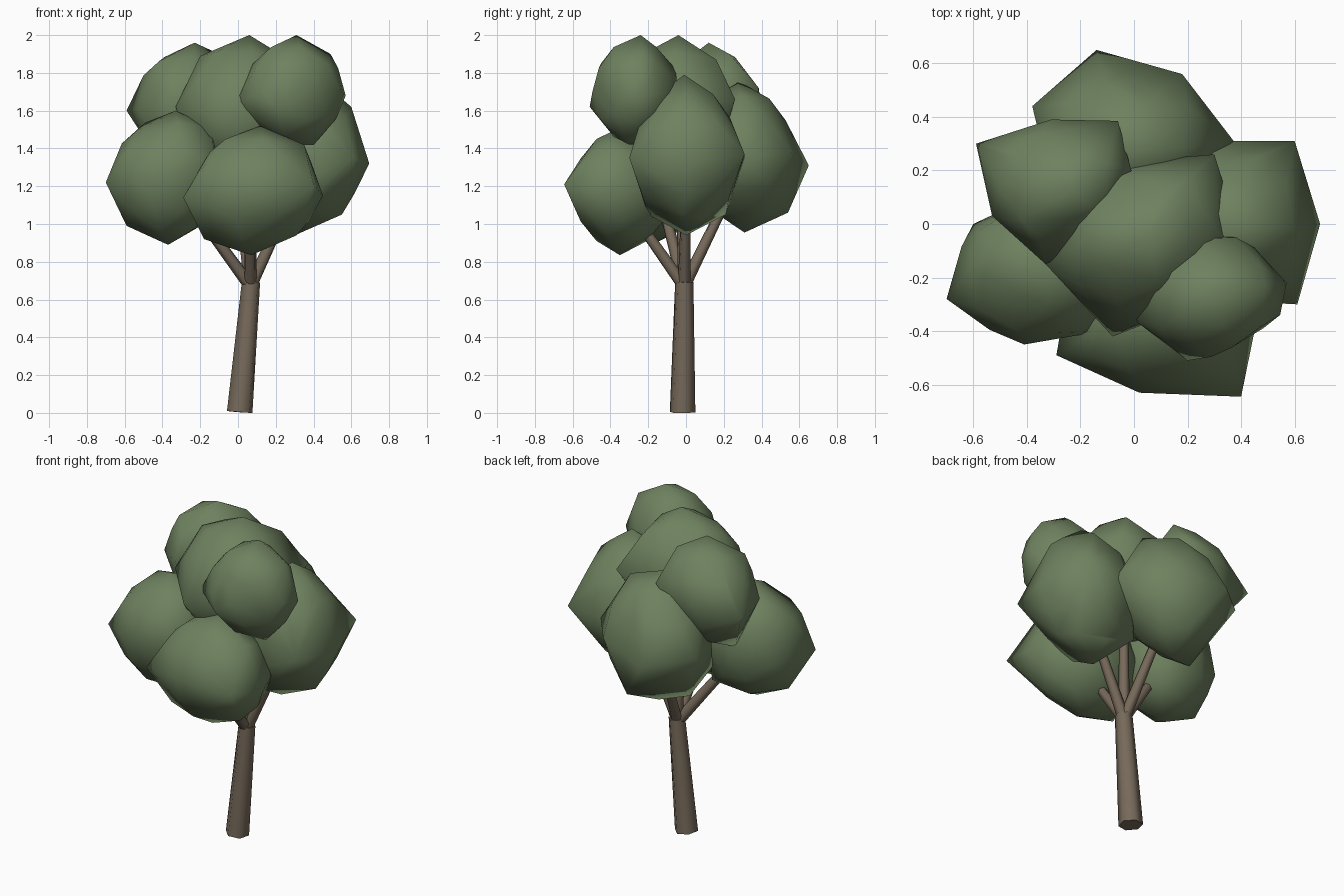
import bpy, bmesh, math
from mathutils import Vector, Matrix


def material(name, rgb):
    m = bpy.data.materials.new(name)
    m.diffuse_color = (*rgb, 1)
    return m


LEAF = material("leaf green", (0.158, 0.222, 0.115))
BARK = material("bark brown", (0.182, 0.142, 0.102))


def finish(bm, name, mat, angle):
    bmesh.ops.recalc_face_normals(bm, faces=bm.faces[:])
    mesh = bpy.data.meshes.new(name)
    bm.to_mesh(mesh)
    bm.free()
    mesh.materials.append(mat)
    ob = bpy.data.objects.new(name, mesh)
    bpy.context.collection.objects.link(ob)
    bpy.ops.object.select_all(action='DESELECT')
    ob.select_set(True)
    bpy.context.view_layer.objects.active = ob
    bpy.ops.object.shade_smooth_by_angle(angle=math.radians(angle))


def leaf_clump(name, centre, radii, corners, fill=0.96):
    """Low-poly ellipsoid whose nearest vertices are pulled out to given corners."""
    bm = bmesh.new()
    bmesh.ops.create_icosphere(bm, subdivisions=2, radius=1)
    free = list(bm.verts)
    dirs = {v: v.co.normalized() for v in free}
    c = Vector(centre)
    for v in free:
        v.co = Vector([c[i] + v.co[i] * radii[i] * fill for i in range(3)])
    for p in corners:
        d = Vector([(p[i] - c[i]) / radii[i] for i in range(3)]).normalized()
        v = max(free, key=lambda w: dirs[w].dot(d))
        v.co = p
        free.remove(v)
    # keep the clump convex
    points = [v.co.copy() for v in bm.verts]
    bm.free()
    bm = bmesh.new()
    for p in points:
        bm.verts.new(p)
    bmesh.ops.convex_hull(bm, input=bm.verts[:])
    bmesh.ops.delete(bm, geom=[v for v in bm.verts if not v.link_faces], context='VERTS')
    finish(bm, name, LEAF, 65)


def limb(name, a, b, r1, r2):
    """Tapered six-sided limb from a to b."""
    a, b = Vector(a), Vector(b)
    bm = bmesh.new()
    bmesh.ops.create_cone(bm, cap_ends=True, segments=6, radius1=r1, radius2=r2,
                          depth=(b - a).length, matrix=Matrix.Rotation(math.radians(-15), 4, 'Z'))
    q = Vector((0, 0, 1)).rotation_difference(b - a)
    for v in bm.verts:
        v.co = q @ v.co + (a + b) / 2
        v.co.z = max(v.co.z, 0)
    finish(bm, name, BARK, 65)


# Trunk and branches
limb("trunk", (0.009, -0.018, 0.004), (0.069, -0.009, 0.695), 0.07, 0.05)
for side, tip in (("left", (-0.30, -0.14, 1.17)), ("front", (0.07, -0.30, 1.08)),
                  ("right", (0.29, 0.0, 1.15)), ("back", (0.0, 0.24, 1.18)),
                  ("middle", (0.05, -0.03, 1.35))):
    limb(side + "_branch", (0.066, -0.01, 0.67), tip, 0.034, 0.025)

# Lower ring of leaf clumps
leaf_clump("left_leaves", (-0.37, -0.17, 1.25), (0.30, 0.29, 0.35), [
    (-0.70, -0.28, 1.22), (-0.41, -0.45, 1.28), (-0.60, 0.0, 1.20), (-0.54, -0.20, 1.49),
    (-0.33, -0.18, 1.60), (-0.14, -0.25, 1.51), (-0.59, -0.17, 0.99), (-0.37, -0.18, 0.89),
    (-0.12, -0.40, 1.30), (-0.18, 0.0, 1.00)])
leaf_clump("front_leaves", (0.08, -0.34, 1.18), (0.36, 0.28, 0.33), [
    (-0.29, -0.49, 1.14), (0.02, -0.63, 1.20), (0.40, -0.645, 1.21), (0.45, -0.40, 1.15),
    (-0.15, -0.40, 1.38), (0.12, -0.33, 1.52), (0.35, -0.42, 1.42),
    (0.31, -0.42, 0.94), (0.07, -0.35, 0.835), (-0.18, -0.40, 0.92)])
leaf_clump("right_leaves", (0.37, 0.0, 1.36), (0.30, 0.30, 0.40), [
    (0.60, 0.31, 1.37), (0.695, 0.0, 1.32), (0.61, -0.30, 1.35), (0.30, 0.31, 1.35),
    (0.60, -0.02, 1.62), (0.38, -0.01, 1.79), (0.55, -0.02, 1.05), (0.30, 0.0, 0.94),
    (0.18, 0.21, 1.05), (0.30, -0.20, 1.05)])
leaf_clump("back_leaves", (-0.02, 0.30, 1.36), (0.34, 0.30, 0.38), [
    (-0.38, 0.44, 1.35), (-0.14, 0.65, 1.31), (0.18, 0.56, 1.38), (0.38, 0.30, 1.35),
    (0.0, 0.51, 1.56), (-0.07, 0.27, 1.76), (0.03, 0.54, 1.06), (-0.03, 0.31, 0.955),
    (0.18, 0.29, 1.68), (-0.29, 0.15, 1.17), (-0.20, 0.25, 1.00)], 0.94)

# Upper leaf clumps
leaf_clump("crown_leaves", (0.03, -0.06, 1.60), (0.35, 0.31, 0.38), [
    (0.06, -0.04, 2.0), (0.30, 0.26, 1.66), (0.39, -0.03, 1.62), (-0.33, -0.15, 1.62),
    (-0.08, -0.42, 1.56), (-0.20, -0.07, 1.89), (0.19, 0.16, 1.87)])
leaf_clump("upper_right_leaves", (0.29, -0.27, 1.70), (0.28, 0.235, 0.29), [
    (-0.01, -0.35, 1.65), (0.20, -0.51, 1.62), (0.43, -0.42, 1.65), (0.57, -0.22, 1.68),
    (0.08, -0.26, 1.85), (0.31, -0.24, 2.0), (0.49, -0.23, 1.90), (0.40, -0.30, 1.42),
    (0.25, -0.055, 1.82), (0.38, -0.05, 1.76)])
leaf_clump("upper_left_leaves", (-0.28, 0.14, 1.63), (0.27, 0.25, 0.31), [
    (-0.59, 0.30, 1.60), (-0.31, 0.39, 1.68), (-0.06, 0.385, 1.72), (-0.53, 0.03, 1.61),
    (-0.33, -0.15, 1.66), (-0.42, 0.02, 1.86), (-0.23, 0.12, 1.96), (-0.01, 0.20, 1.75),
    (-0.39, 0.07, 1.29), (-0.10, 0.23, 1.90)])
